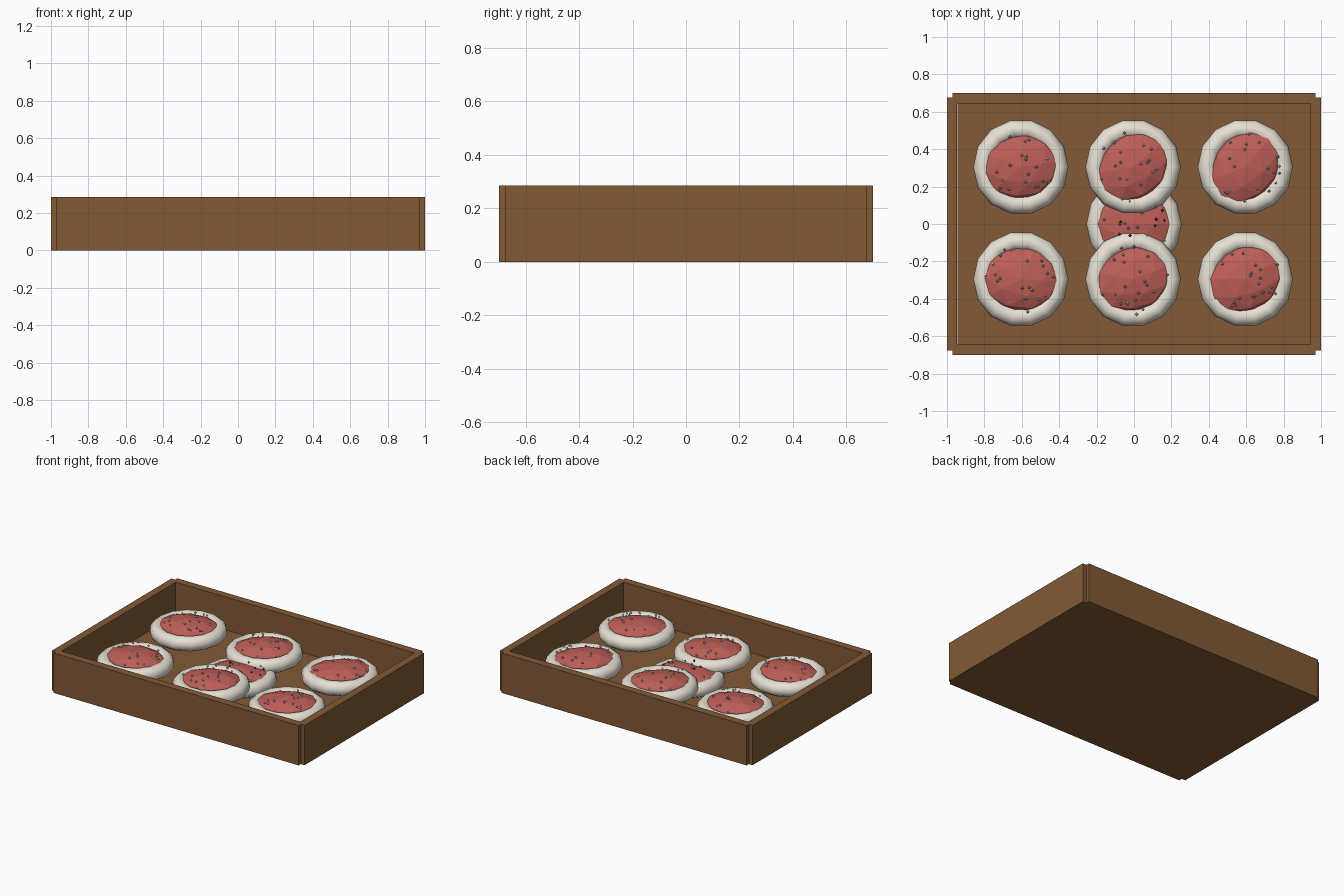
import bpy, math, random
from mathutils import Vector

if "Cube" in bpy.data.objects:
    bpy.data.objects.remove(bpy.data.objects["Cube"])

random.seed(4)


def material(name, rgb):
    m = bpy.data.materials.new(name)
    m.diffuse_color = (*rgb, 1)
    m.use_nodes = True
    m.node_tree.nodes["Principled BSDF"].inputs["Base Color"].default_value = m.diffuse_color
    return m


WOOD = material("brown wood", (0.223, 0.102, 0.037))
RED = material("red filling", (0.515, 0.112, 0.096))
CREAM = material("cream ring", (0.80, 0.75, 0.66))
WHITE = material("pale sprinkles", (0.72, 0.70, 0.64))
DARK = material("dark sprinkles", (0.13, 0.045, 0.02))


def finish(name, mat):
    o = bpy.context.object
    o.name = name
    o.data.materials.append(mat)
    return o


def box(name, x0, x1, y0, y1, z0, z1):
    bpy.ops.mesh.primitive_cube_add(
        size=1, location=((x0 + x1) / 2, (y0 + y1) / 2, (z0 + z1) / 2))
    o = finish(name, WOOD)
    o.scale = (x1 - x0, y1 - y0, z1 - z0)


# Tray: floor and four walls, leaving small notches at the corners
H = 0.285
box("tray_floor", -0.945, 0.945, -0.645, 0.645, 0, 0.05)
box("front_wall", -0.97, 0.97, -0.70, -0.645, 0, H)
box("back_wall", -0.97, 0.97, 0.645, 0.70, 0, H)
box("left_wall", -1, -0.945, -0.675, 0.675, 0, H)
box("right_wall", 0.945, 1, -0.675, 0.675, 0, H)


def sprinkles(name, x, y, z, count, mat):
    """Scatter tiny beads over the flattened dome."""
    verts, faces = [], []
    for _ in range(count):
        a, r = random.uniform(0, 2 * math.pi), 0.19 * math.sqrt(random.random())
        c = Vector((x + r * math.cos(a), y + r * math.sin(a),
                    z + 0.085 - 1.2 * r * r + random.uniform(0, 0.025)))
        n, s = len(verts), 0.009
        for d in ((1, 0, 0), (0, 1, 0), (-1, 0, 0), (0, -1, 0), (0, 0, 1), (0, 0, -1)):
            verts.append(c + Vector(d) * s)
        for i in range(4):
            j = (i + 1) % 4
            faces += [(n + i, n + j, n + 4), (n + j, n + i, n + 5)]
    me = bpy.data.meshes.new(name)
    me.from_pydata(verts, [], faces)
    me.materials.append(mat)
    bpy.context.collection.objects.link(bpy.data.objects.new(name, me))


def tart(i, x, y, z, angle, long, short):
    # Rounded pastry ring
    bpy.ops.mesh.primitive_torus_add(
        major_segments=14, minor_segments=10, major_radius=0.205,
        minor_radius=0.05, location=(x, y, z))
    finish(f"pastry_ring_{i}", CREAM)
    bpy.ops.object.shade_smooth_by_angle(angle=math.radians(40))
    # Faceted oval filling
    bpy.ops.mesh.primitive_ico_sphere_add(
        subdivisions=2, radius=1, location=(x, y, z + 0.01),
        rotation=(0, 0, math.radians(angle)))
    o = finish(f"filling_{i}", RED)
    o.scale = (long, short, 0.075)
    sprinkles(f"sprinkles_{i}", x, y, z, 20, WHITE)


# Two rows of three tarts, plus a lower one in the middle
layout = [(-0.605, 0.305, 10, 0.22, 0.18), (-0.005, 0.305, 40, 0.225, 0.18),
          (0.595, 0.305, 50, 0.23, 0.18), (-0.605, -0.295, -3, 0.225, 0.18),
          (-0.005, -0.295, 20, 0.22, 0.18), (0.595, -0.295, 30, 0.225, 0.18)]
for i, (x, y, a, l, s) in enumerate(layout):
    tart(i, x, y, 0.16, a, l, s)
tart(6, 0, 0, 0.10, 0, 0.225, 0.185)
sprinkles("dark_sprinkles", 0, 0, 0.10, 16, DARK)
